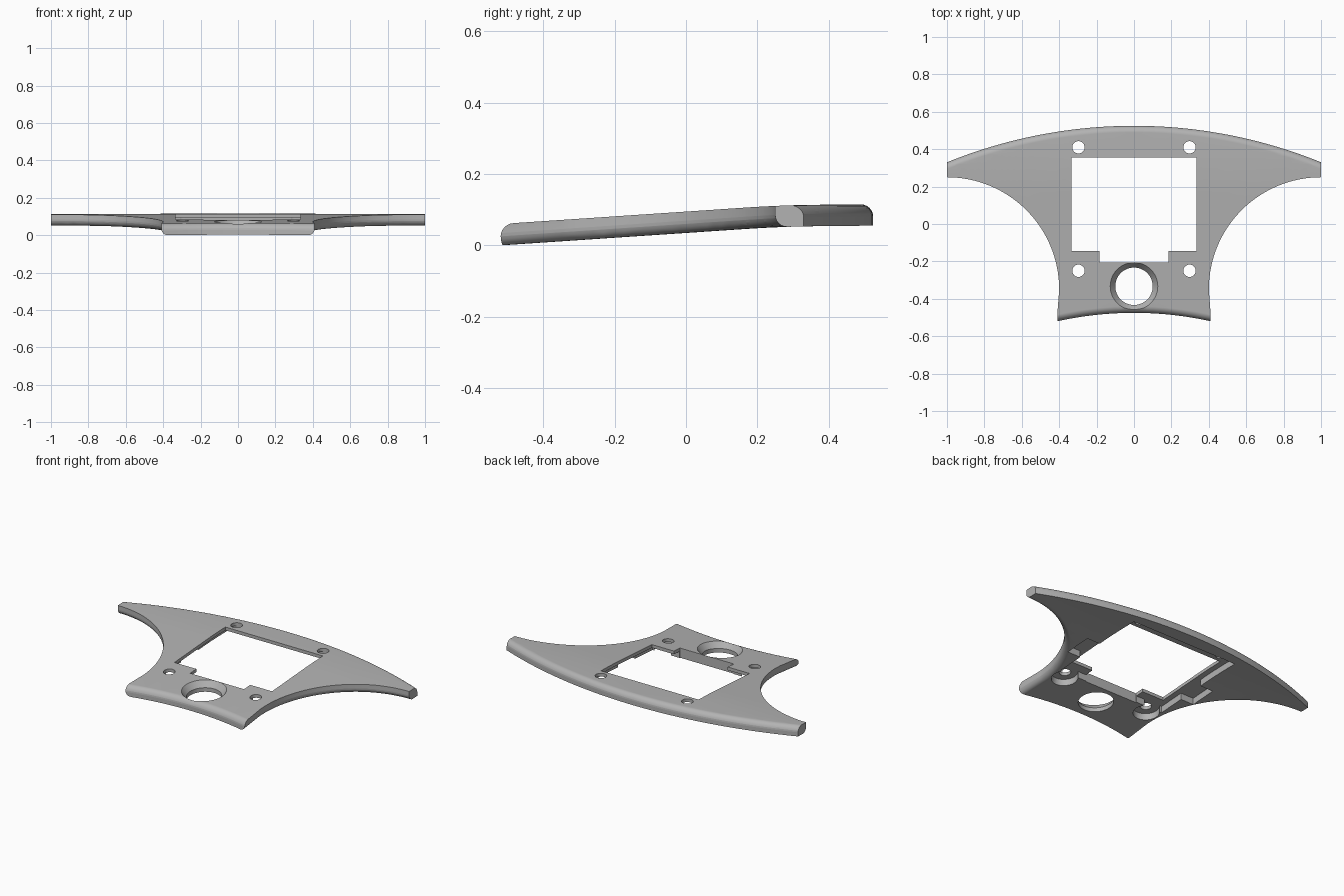
import bpy
import bmesh
from math import sqrt, sin, cos, pi
from mathutils import Vector, Matrix

cube = bpy.data.objects.get("Cube")
if cube:
    bpy.data.objects.remove(cube, do_unlink=True)

THICK = 0.06
FILLET = 0.035

grey = bpy.data.materials.new("plain grey")
grey.use_nodes = True
COLOUR = (0.45, 0.45, 0.45, 1)
grey.diffuse_color = COLOUR
bsdf = grey.node_tree.nodes["Principled BSDF"]
bsdf.inputs["Base Color"].default_value = COLOUR
bsdf.inputs["Roughness"].default_value = 0.6


def make_object(name, bm):
    bmesh.ops.recalc_face_normals(bm, faces=bm.faces)
    mesh = bpy.data.meshes.new(name)
    bm.to_mesh(mesh)
    bm.free()
    obj = bpy.data.objects.new(name, mesh)
    bpy.context.collection.objects.link(obj)
    return obj


def outline(side, edge):
    """Plate outline with the concave sides and the long edges moved inward."""
    back_r, front_r, side_r = 2.66 - edge, 1.89 + edge, 0.60 + side
    half = []
    for i in range(25):                      # back arc, centre to wing tip
        x = i / 24
        half.append((x, sqrt(back_r ** 2 - x * x) - 2.135))
    for i in range(33):                      # concave side
        a = pi / 2 * (1 + i / 32)
        half.append((1 + side_r * cos(a), side_r * sin(a) - 0.35))
    corner = 1 - side_r + 0.01
    for i in range(13):                      # front arc, corner to centre
        x = corner * (1 - i / 12)
        half.append((x, sqrt(front_r ** 2 - x * x) - 2.365))
    return half + [(-x, y) for x, y in half[-2:0:-1]]


# Plate body: outlines lofted upward, round under the sides and over the edges
def build_plate():
    steps = [pi / 2 * i / 6 for i in range(7)]
    levels = [(FILLET * (1 - cos(a)), FILLET * (1 - sin(a)), 0) for a in steps]
    levels += [(THICK - FILLET * (1 - sin(a)), 0, FILLET * (1 - cos(a))) for a in steps]
    heights = sorted({round(l[0], 5) for l in levels})
    bm = bmesh.new()
    rings = []
    for z in heights:
        low = max(0, FILLET - z)
        high = max(0, z - THICK + FILLET)
        side = FILLET - sqrt(FILLET ** 2 - low ** 2)
        edge = FILLET - sqrt(max(0, FILLET ** 2 - high ** 2))
        rings.append([bm.verts.new((x, y, z)) for x, y in outline(side, edge)])
    count = len(rings[0])
    for a, b in zip(rings, rings[1:]):
        for i in range(count):
            j = (i + 1) % count
            bm.faces.new((a[i], a[j], b[j], b[i]))
    bm.faces.new(rings[0][::-1])
    bm.faces.new(rings[-1])
    return make_object("mounting_plate", bm)


plate = build_plate()
cutters = []


def cut(cutter):
    cutter.hide_render = True
    cutters.append(cutter)
    mod = plate.modifiers.new(cutter.name, "BOOLEAN")
    mod.operation = "DIFFERENCE"
    mod.solver = "EXACT"
    mod.object = cutter


def cut_box(name, x0, x1, y0, y1, z0=-0.1, z1=0.2):
    bm = bmesh.new()
    place = Matrix.Translation(((x0 + x1) / 2, (y0 + y1) / 2, (z0 + z1) / 2))
    size = Matrix.Diagonal((x1 - x0, y1 - y0, z1 - z0, 1))
    bmesh.ops.create_cube(bm, size=1, matrix=place @ size)
    cut(make_object(name, bm))


def cut_round(name, x, y, r0, r1, z0=-0.1, z1=0.2, sides=32):
    bm = bmesh.new()
    bmesh.ops.create_cone(bm, cap_ends=True, segments=sides, radius1=r0, radius2=r1,
                          depth=z1 - z0,
                          matrix=Matrix.Translation((x, y, (z0 + z1) / 2)))
    cut(make_object(name, bm))


# Pocket under the plate, with side slots and round seats at the front holes
DEEP = 0.04
cut_box("pocket", -0.37, 0.37, -0.2, 0.44, z1=DEEP)
for s in (-1, 1):
    cut_box("pocket_slot", min(s * 0.3, s * 0.46), max(s * 0.3, s * 0.46), -0.03, 0.14, z1=DEEP)
    cut_round("hole_seat", s * 0.3, -0.25, 0.075, 0.075, z1=DEEP)

# Window with its front notch
cut_box("window", -0.335, 0.335, -0.145, 0.355)
cut_box("window_notch", -0.185, 0.185, -0.205, -0.1)

# Screw holes
for s in (-1, 1):
    for y in (-0.25, 0.41):
        cut_round("screw_hole", s * 0.297, y, 0.033, 0.033)

# Round opening with a chamfered rim
cut_round("round_opening", 0, -0.333, 0.1, 0.1, sides=64)
cut_round("rim_chamfer", 0, -0.333, 0.1, 0.135, z0=0.025, z1=0.07, sides=64)

# Bake the cuts
bpy.context.view_layer.update()
cut_mesh = bpy.data.meshes.new_from_object(plate.evaluated_get(bpy.context.evaluated_depsgraph_get()))
plate.modifiers.clear()
plate.data = cut_mesh
for c in cutters:
    bpy.data.objects.remove(c, do_unlink=True)


# Tilt the plate, levelling off toward the back
def lift(y):
    bend = min(max((y - 0.17) / 0.2, 0), 1)
    return 0.067 * (y + 0.52) - 0.057 * (0.1 * bend * bend + max(0, y - 0.37))


bm = bmesh.new()
bm.from_mesh(plate.data)
bmesh.ops.triangulate(bm, faces=bm.faces)
for i in range(5):
    bmesh.ops.bisect_plane(bm, geom=bm.verts[:] + bm.edges[:] + bm.faces[:],
                           plane_co=Vector((0, 0.17 + 0.05 * i, 0)),
                           plane_no=Vector((0, 1, 0)))
for v in bm.verts:
    v.co.z += lift(v.co.y)
bmesh.ops.triangulate(bm, faces=bm.faces)
bm.to_mesh(plate.data)
bm.free()

plate.data.materials.clear()
plate.data.materials.append(grey)
bpy.ops.object.select_all(action="DESELECT")
plate.select_set(True)
bpy.context.view_layer.objects.active = plate
bpy.ops.object.shade_smooth_by_angle(angle=pi / 6)
weighted = plate.modifiers.new("even_shading", "WEIGHTED_NORMAL")
weighted.keep_sharp = True
